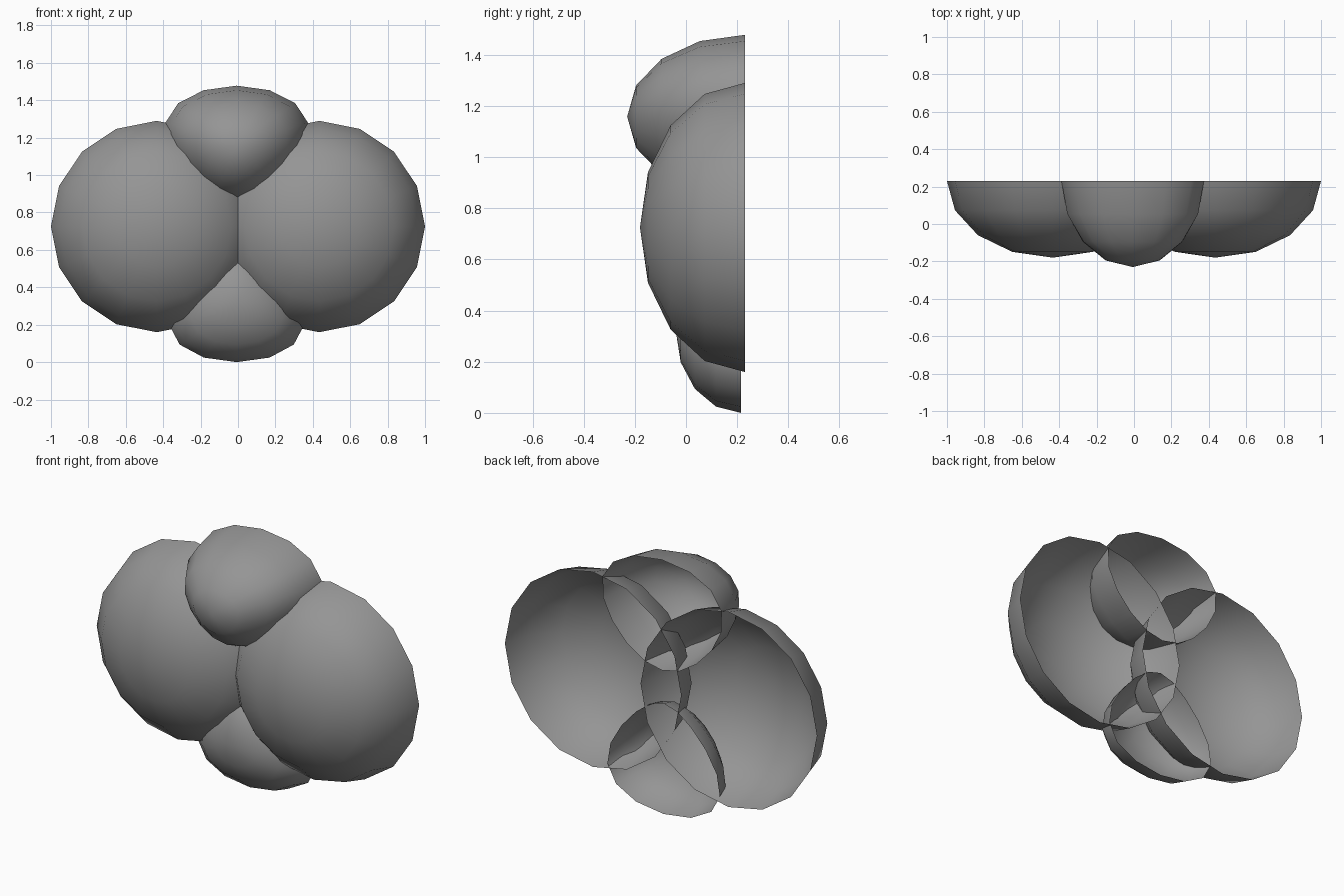
import bpy
import bmesh
from math import radians
from mathutils import Matrix

cube = bpy.data.objects.get("Cube")
if cube:
    bpy.data.objects.remove(cube, do_unlink=True)

# One plain grey for every lobe
GREY = (0.3, 0.3, 0.3, 1.0)
grey = bpy.data.materials.new("mid_grey")
grey.use_nodes = True
grey.diffuse_color = GREY
grey.node_tree.nodes["Principled BSDF"].inputs["Base Color"].default_value = GREY


def half_shell(name, centre, radii, width=1, taper=0):
    """Open-backed half ellipsoid with its pole to the front.

    width scales x at mid height; taper adds to that scale towards the top.
    """
    bm = bmesh.new()
    bmesh.ops.create_uvsphere(bm, u_segments=16, v_segments=8, radius=1)
    back = [v for v in bm.verts if v.co.z < -0.01]
    bmesh.ops.delete(bm, geom=back, context='VERTS')
    bm.transform(Matrix.Rotation(radians(90), 4, 'X'))
    for v in bm.verts:
        v.co.x *= width + taper * v.co.z
    bm.transform(Matrix.Translation(centre) @ Matrix.Diagonal((*radii, 1)))
    for face in bm.faces:
        face.smooth = True
    mesh = bpy.data.meshes.new(name)
    bm.to_mesh(mesh)
    bm.free()
    mesh.materials.append(grey)
    obj = bpy.data.objects.new(name, mesh)
    bpy.context.collection.objects.link(obj)


# Large side lobes
for side, sign in (("left", 1), ("right", -1)):
    half_shell(side + "_lobe", (sign * 0.435, 0.23, 0.725), (0.565, 0.41, 0.565))

# Smaller lobes between them, narrowing towards the middle
half_shell("top_lobe", (-0.007, 0.23, 1.158), (0.46, 0.46, 0.32), 0.82, 0.2)
half_shell("bottom_lobe", (-0.007, 0.215, 0.32), (0.46, 0.255, 0.32), 0.74, -0.28)
